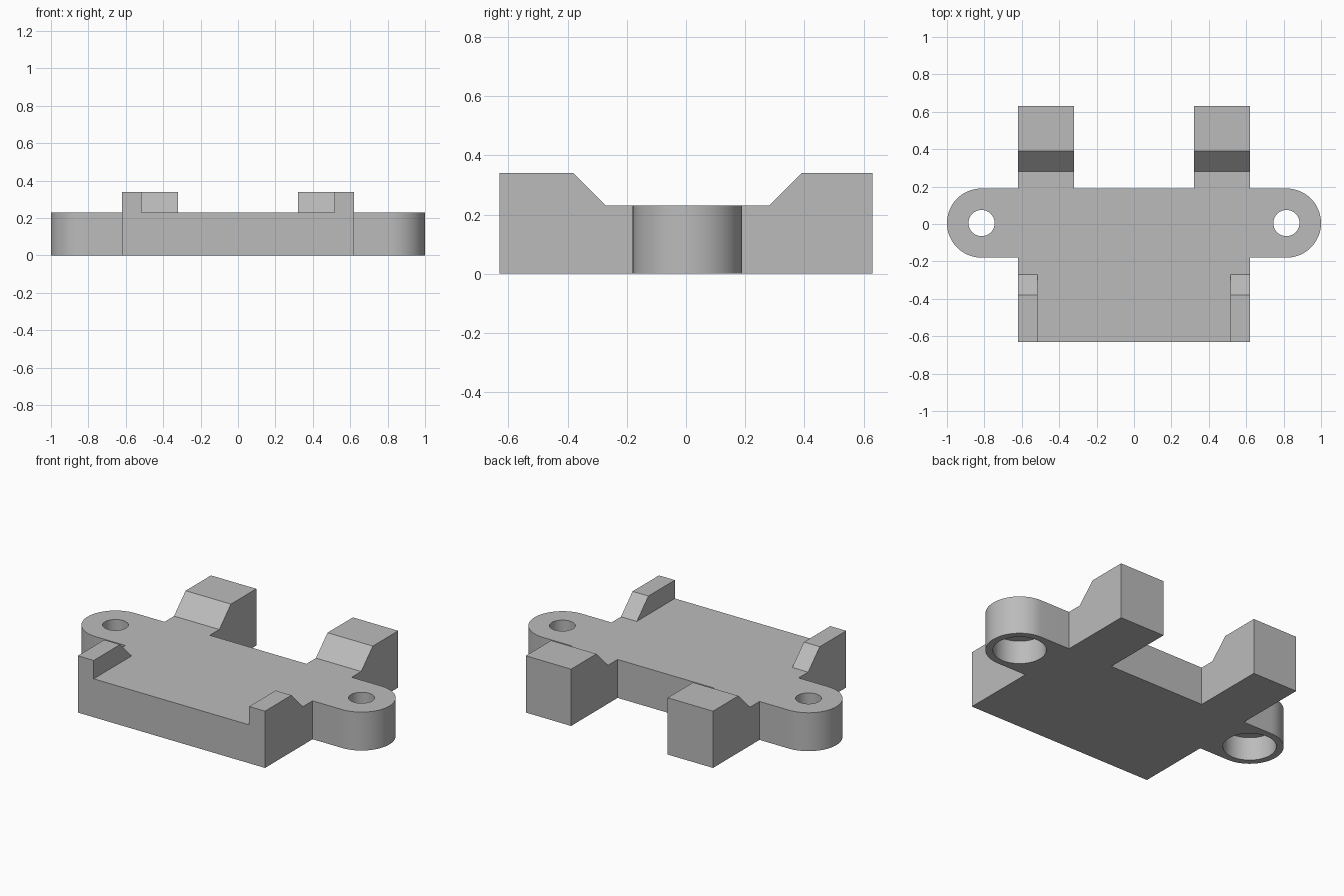
import bpy, bmesh, math
from mathutils import Vector

cube = bpy.data.objects.get("Cube")
if cube:
    bpy.data.objects.remove(cube, do_unlink=True)

TOP, TALL = 0.23, 0.34          # deck and post heights
HALF_X, HALF_Y = 0.62, 0.63     # body half sizes
EAR_X, EAR_Y, EAR_R = 0.815, 0.005, 0.185

grey = bpy.data.materials.new("light grey")
grey.use_nodes = True
grey.diffuse_color = (0.5, 0.5, 0.5, 1)
grey.node_tree.nodes["Principled BSDF"].inputs["Base Color"].default_value = (0.5, 0.5, 0.5, 1)


def prism(name, points, offset):
    """Extrude a closed outline of 3D points along an offset."""
    bm = bmesh.new()
    face = bm.faces.new([bm.verts.new(p) for p in points])
    moved = bmesh.ops.extrude_face_region(bm, geom=[face])["geom"]
    bmesh.ops.translate(bm, vec=Vector(offset),
                        verts=[v for v in moved if isinstance(v, bmesh.types.BMVert)])
    bmesh.ops.recalc_face_normals(bm, faces=bm.faces)
    mesh = bpy.data.meshes.new(name)
    bm.to_mesh(mesh)
    bm.free()
    mesh.materials.append(grey)
    obj = bpy.data.objects.new(name, mesh)
    bpy.context.collection.objects.link(obj)
    return obj


def side_prism(name, profile, half_width):
    return prism(name, [(-half_width, y, z) for y, z in profile], (2 * half_width, 0, 0))


def arc(x, y, z, r, start, end, steps):
    angles = [start + (end - start) * i / steps for i in range(steps + 1)]
    return [(x + r * math.cos(a), y + r * math.sin(a), z) for a in angles]


def cylinder(name, x, r, z0, z1):
    return prism(name, arc(x, EAR_Y, z0, r, 0, math.tau, 64)[:-1], (0, 0, z1 - z0))


def combine(target, tool, operation):
    mod = target.modifiers.new(tool.name, 'BOOLEAN')
    mod.operation, mod.solver, mod.object = operation, 'EXACT', tool
    tool.hide_render = True
    bpy.context.view_layer.objects.active = target
    bpy.ops.object.modifier_apply(modifier=mod.name)
    bpy.data.objects.remove(tool, do_unlink=True)


# Body with raised, chamfered ends
body = side_prism("mounting_bracket", [
    (-HALF_Y, 0), (HALF_Y, 0), (HALF_Y, TALL), (0.39, TALL), (0.28, TOP),
    (-0.27, TOP), (-0.38, TALL), (-HALF_Y, TALL)], HALF_X)

# Front pocket between the two low tabs
combine(body, side_prism("front_pocket", [
    (-0.8, TOP), (-0.27, TOP), (-0.27, 0.5), (-0.8, 0.5)], 0.515), 'DIFFERENCE')

# Rear gap between the posts, with a sloped underside
combine(body, side_prism("rear_gap", [
    (0.19, 0.5), (0.19, 0.18), (0.01, 0), (-0.09, -0.1), (0.8, -0.1), (0.8, 0.5)],
    0.32), 'DIFFERENCE')

# Rounded screw ears
q = math.pi / 2
outline = (arc(EAR_X, EAR_Y, 0, EAR_R, -q, q, 32)
           + arc(-EAR_X, EAR_Y, 0, EAR_R, q, 3 * q, 32))
combine(body, prism("screw_ears", outline, (0, 0, TOP)), 'UNION')

# Screw holes, widened from below
for side in (-1, 1):
    combine(body, cylinder("screw_hole", side * EAR_X, 0.07, -0.1, 0.5), 'DIFFERENCE')
    combine(body, cylinder("wide_bore", side * EAR_X, 0.145, -0.1, 0.14), 'DIFFERENCE')

bpy.ops.object.select_all(action='DESELECT')
body.select_set(True)
bpy.context.view_layer.objects.active = body
bpy.ops.object.shade_smooth_by_angle(angle=math.radians(30))
